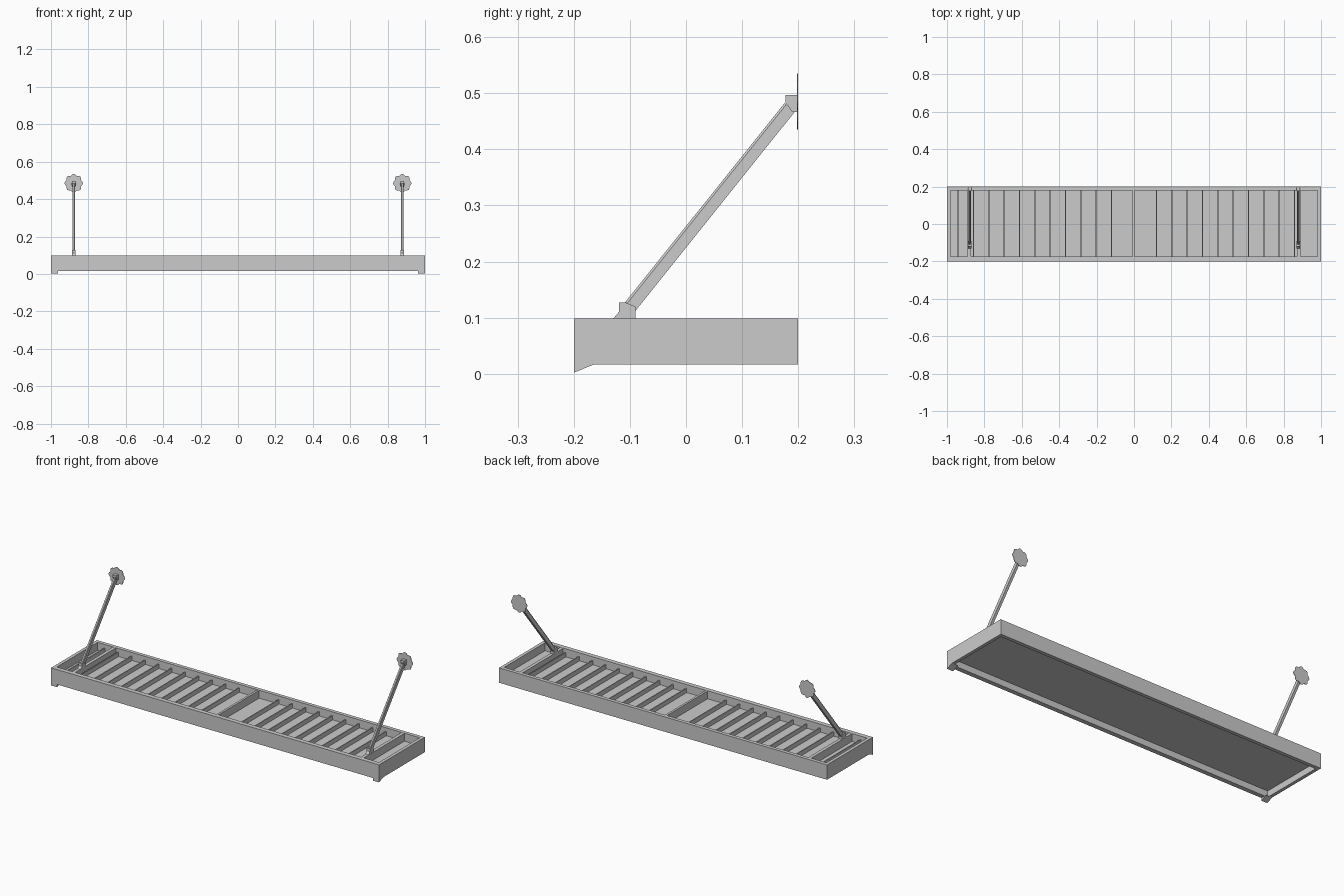
import bpy, bmesh, math

if "Cube" in bpy.data.objects:
    bpy.data.objects.remove(bpy.data.objects["Cube"])


def mesh_object(name, bm):
    bmesh.ops.recalc_face_normals(bm, faces=bm.faces)
    me = bpy.data.meshes.new(name)
    bm.to_mesh(me)
    bm.free()
    ob = bpy.data.objects.new(name, me)
    bpy.context.collection.objects.link(ob)
    return ob


def prism(name, pts, offset):
    """Closed 3D outline pushed along an offset."""
    bm = bmesh.new()
    face = bm.faces.new([bm.verts.new(p) for p in pts])
    ext = bmesh.ops.extrude_face_region(bm, geom=[face], use_keep_orig=True)
    moved = [g for g in ext["geom"] if isinstance(g, bmesh.types.BMVert)]
    bmesh.ops.translate(bm, verts=moved, vec=offset)
    return mesh_object(name, bm)


def box(name, x0, x1, y0, y1, z0, z1):
    return prism(name, [(x0, y0, z0), (x1, y0, z0), (x1, y1, z0), (x0, y1, z0)],
                 (0, 0, z1 - z0))


def side_profile(name, pts, x, width):
    """Profile in the y-z plane, centred on x."""
    return prism(name, [(x - width / 2, y, z) for y, z in pts], (width, 0, 0))


Z0, Z1 = 0.017, 0.099          # frame bottom and top
XI, YF, YB = 0.982, -0.175, 0.18  # inside of the frame
DECK = 0.055

# Hollow rectangular frame
bm = bmesh.new()
outer = [(-1, -0.2), (1, -0.2), (1, 0.2), (-1, 0.2)]
inner = [(-XI, YF), (XI, YF), (XI, YB), (-XI, YB)]
rings = [[bm.verts.new((x, y, z)) for x, y in ring]
         for ring, z in ((outer, Z0), (outer, Z1), (inner, Z1), (inner, Z0))]
for r in range(4):
    a, b = rings[r], rings[(r + 1) % 4]
    for i in range(4):
        j = (i + 1) % 4
        bm.faces.new((a[i], a[j], b[j], b[i]))
mesh_object("canopy_frame", bm)

# Deck pans with standing ribs at the joints
ribs = [-0.94] + [s * (0.121 + 0.0818 * i) for s in (-1, 1) for i in range(10)]
ribs.sort()
edges = [-XI] + ribs + [XI]
for i in range(len(edges) - 1):
    box("deck_pan", edges[i] + 0.0005, edges[i + 1] - 0.0005, YF, YB, DECK - 0.004, DECK)
for x in ribs:
    box("deck_rib", x - 0.003, x + 0.003, YF, YB, DECK - 0.004, DECK + 0.024)

# Cross beams: centre and below the tie rods
for x, w in ((-0.003, 0.012), (-0.88, 0.018), (0.88, 0.018)):
    box("cross_beam", x - w / 2, x + w / 2, YF, YB, DECK - 0.002, Z1 - 0.001)

for s in (-1, 1):
    x = 0.878 * s
    # Drain spout beneath the front corner
    side_profile("drain_spout", [(-0.2, Z0), (-0.2, 0.002), (-0.163, Z0)], s * 0.9815, 0.037)

    # Lower bracket
    side_profile("lower_bracket", [(-0.13, Z1 - 0.001), (-0.09, Z1 - 0.001), (-0.09, 0.12),
                                   (-0.108, 0.127), (-0.119, 0.127), (-0.119, 0.111)], x, 0.02)

    # Tie rod with chamfered upper edges
    section = [(-0.007, -0.012), (0.007, -0.012), (0.007, 0.008),
               (0.004, 0.012), (-0.004, 0.012), (-0.007, 0.008)]
    dy, dz = 0.285, 0.356
    n = math.hypot(dy, dz)
    prism("tie_rod", [(x + u, -0.1 - v * dz / n, 0.119 + v * dy / n) for u, v in section],
          (0, dy, dz))

    # Upper bracket
    side_profile("upper_bracket", [(0.177, 0.497), (0.198, 0.497), (0.198, 0.467),
                                   (0.189, 0.467), (0.177, 0.484)], x, 0.02)

    # Bracket pin
    pin = [(x - 0.012, 0.188 + 0.003 * math.cos(a), 0.482 + 0.003 * math.sin(a))
           for a in (math.tau * i / 8 for i in range(8))]
    prism("bracket_pin", pin, (0.024, 0, 0))

    # Scalloped wall plate
    rim = []
    for i in range(32):
        a = math.tau * i / 32 + math.pi / 2
        r = 0.042 + 0.008 * abs(math.cos(4 * (a - math.pi / 2))) ** 1.5
        rim.append((x + r * math.cos(a), 0.1975, 0.485 + r * math.sin(a)))
    prism("wall_plate", rim, (0, 0.0025, 0))
